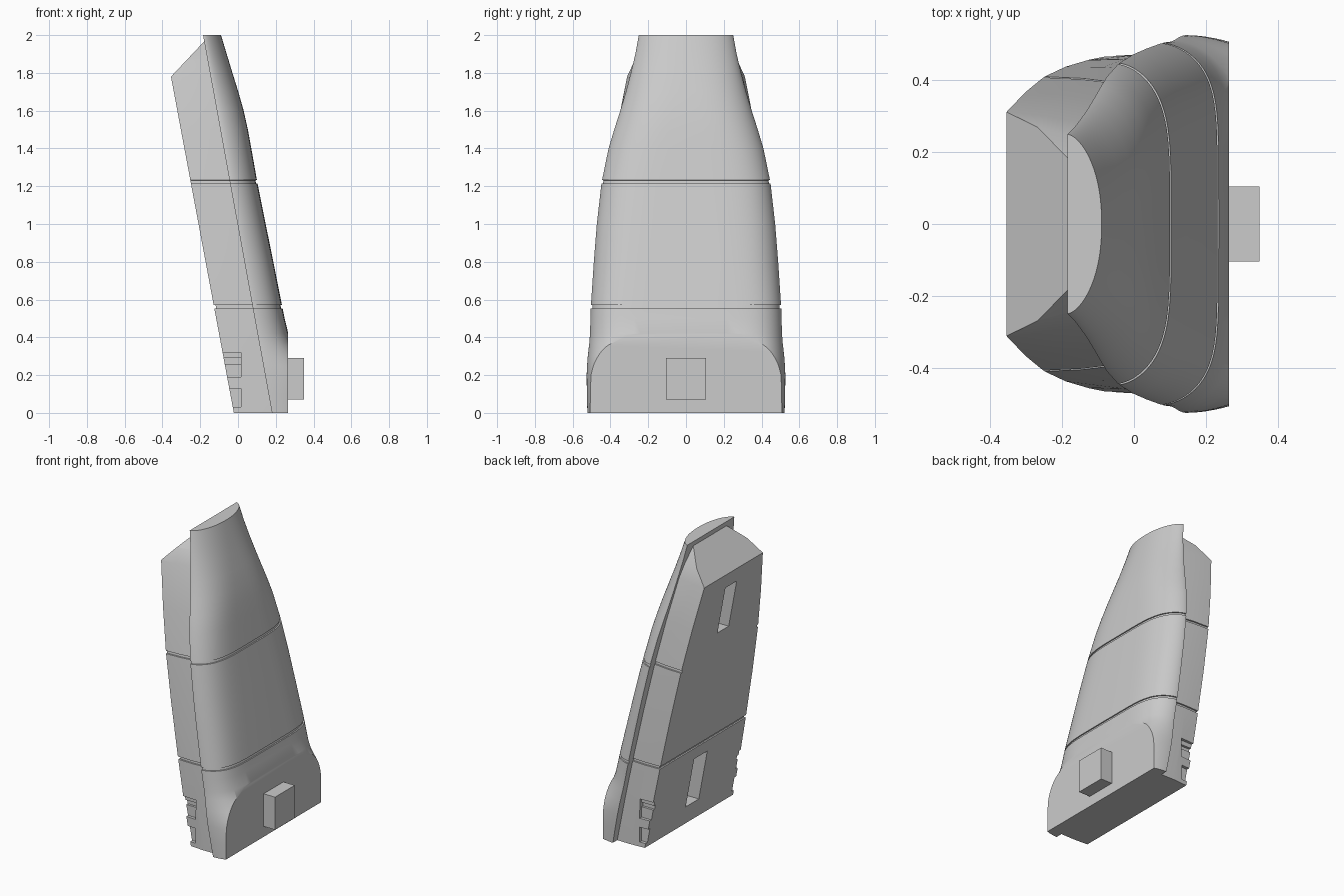
import bpy, bmesh, math
from mathutils import Vector

if "Cube" in bpy.data.objects:
    bpy.data.objects.remove(bpy.data.objects["Cube"], do_unlink=True)

grey = bpy.data.materials.new("plain_grey")
grey.use_nodes = True
grey.diffuse_color = (0.6, 0.6, 0.6, 1)
grey.node_tree.nodes["Principled BSDF"].inputs["Base Color"].default_value = (0.6, 0.6, 0.6, 1)

GROOVES = (0.562, 1.223)
HALF = 0.009


def seam(z):
    return 0.18 - 0.1825 * z


def back(z):
    return -0.022 - 0.187 * z


def lookup(table, z):
    """Linear interpolation of a row of values by height."""
    for a, b in zip(table, table[1:]):
        if z <= b[0]:
            f = (z - a[0]) / (b[0] - a[0])
            return [u + (v - u) * f for u, v in zip(a[1:], b[1:])]
    return table[-1][1:]


def in_groove(z):
    return any(abs(z - g) < HALF - 0.0002 for g in GROOVES)


def levels(table):
    zs = {row[0] for row in table}
    for g in GROOVES:
        zs = {z for z in zs if abs(z - g) > 0.012}
        zs |= {g - HALF, g - HALF + 0.0005, g + HALF - 0.0005, g + HALF}
    return sorted(zs)


def finish(name, bm):
    bmesh.ops.recalc_face_normals(bm, faces=bm.faces)
    mesh = bpy.data.meshes.new(name)
    bm.to_mesh(mesh)
    bm.free()
    mesh.materials.append(grey)
    ob = bpy.data.objects.new(name, mesh)
    bpy.context.collection.objects.link(ob)
    return ob


def loft(rings):
    bm = bmesh.new()
    rows = [[bm.verts.new(p) for p in ring] for ring in rings]
    n = len(rows[0])
    for lo, hi in zip(rows, rows[1:]):
        for i in range(n):
            j = (i + 1) % n
            bm.faces.new((lo[i], lo[j], hi[j], hi[i]))
    bm.faces.new(rows[0])
    bm.faces.new(rows[-1])
    return bm


def slice_off(bm, point, normal):
    geom = bm.verts[:] + bm.edges[:] + bm.faces[:]
    bmesh.ops.bisect_plane(bm, geom=geom, plane_co=point, plane_no=normal, clear_outer=True)
    rim = [e for e in bm.edges if e.is_boundary]
    bmesh.ops.contextual_create(bm, geom=rim)


def box(name, lo, hi, lean=0.0):
    """Box whose x shifts with height by lean."""
    bm = bmesh.new()
    bmesh.ops.create_cube(bm, size=1)
    for v in bm.verts:
        for k in range(3):
            v.co[k] = lo[k] if v.co[k] < 0 else hi[k]
        v.co.x += lean * v.co.z
    return finish(name, bm)


def smooth(ob):
    bpy.ops.object.select_all(action="DESELECT")
    ob.select_set(True)
    bpy.context.view_layer.objects.active = ob
    bpy.ops.object.shade_smooth_by_angle(angle=math.radians(28))


# Outer shell: height, half width, bulge depth, squareness
SHELL = [(0, .522, .27, 6), (.1, .525, .29, 6), (.2, .526, .30, 6), (.25, .524, .26, 6),
         (.3, .52, .22, 6), (.37, .512, .175, 6), (.42, .508, .163, 6), (.5, .506, .158, 6),
         (.56, .504, .157, 6), (.8, .488, .153, 5.3), (1.0, .472, .149, 4.9), (1.22, .447, .145, 4.5),
         (1.4, .41, .146, 4), (1.5, .38, .146, 3.6), (1.6, .348, .142, 3.2), (1.7, .318, .132, 2.9),
         (1.8, .292, .119, 2.6), (1.9, .268, .107, 2.4), (2, .25, .095, 2.2)]


def shell_ring(z, steps=40):
    width, depth, p = lookup(SHELL, z)
    if in_groove(z):
        width, depth = width - .008, depth - .008
    ring = []
    for i in range(steps + 1):
        a = math.pi * (i / steps - 0.5)
        y = math.copysign(abs(math.sin(a)) ** (2 / p), a) * width
        ring.append((seam(z) + depth * max(math.cos(a), 0) ** 1.25, y, z))
    return ring


bm = loft([shell_ring(z) for z in levels(SHELL)])
slice_off(bm, Vector((.265, 0, 0)), Vector((1, 0, 0)))
smooth(finish("outer_shell", bm))

# Inner core: height, half width at the back, half width at the seam
CORE = [(0, .47, .475), (.3, .467, .468), (.56, .457, .455), (.9, .438, .428), (1.22, .41, .392),
        (1.5, .367, .345), (1.78, .312, .28), (1.87, .29, .24), (1.96, .25, .18), (2.02, .22, .14)]


def core_ring(z):
    wide, narrow = lookup(CORE, z)
    rear, front = back(z), seam(z) + .004
    if in_groove(z):
        wide, narrow = wide - .01, narrow - .01
        rear += .01 if z < 1 else 0
    side = [(rear, wide), ((rear + front) / 2, (wide + narrow) / 2 + .004), (front, narrow)]
    return [(x, y, z) for x, y in side] + [(x, -y, z) for x, y in reversed(side)]


bm = loft([core_ring(z) for z in levels(CORE)])
slice_off(bm, Vector((-.355, 0, 1.78)), Vector((-.18, 0, .17)))
core = finish("inner_core", bm)

# Sockets in the back and shallow notches in the lower side corners
cutters = [box("lower_socket_cutter", (-.1, -.07, .13), (.08, .07, .47), -.187),
           box("upper_socket_cutter", (-.1, -.06, 1.36), (.08, .06, 1.68), -.187)]
for s in (-1, 1):
    for low, high, rear in ((.19, .32, -.2), (.03, .13, -.2), (.26, .29, -.2)):
        depth = .435 if high - low < .05 else .45
        ys = sorted((s * depth, s * .6))
        cutters.append(box("side_notch_cutter", (rear, ys[0], low), (.015, ys[1], high)))
for cutter in cutters:
    cutter.hide_render = True
    mod = core.modifiers.new("cut", "BOOLEAN")
    mod.operation = "DIFFERENCE"
    mod.solver = "EXACT"
    mod.object = cutter
    bpy.context.view_layer.objects.active = core
    bpy.ops.object.modifier_apply(modifier=mod.name)
    bpy.data.objects.remove(cutter, do_unlink=True)
smooth(core)

# Mounting block on the flat lower face
box("mounting_block", (.25, -.105, .07), (.35, .105, .29))
